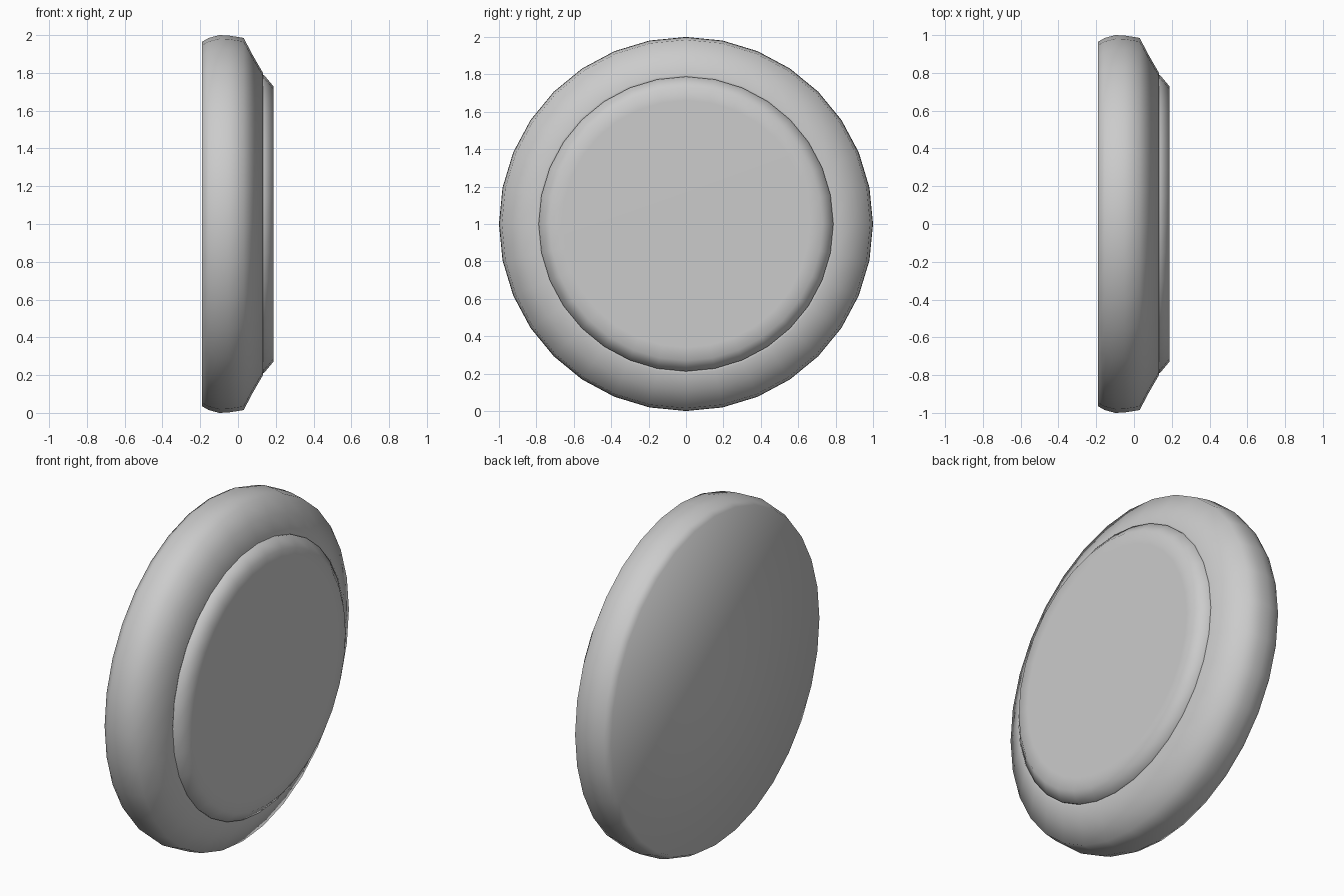
import bpy, bmesh
from math import sin, cos, tau

if "Cube" in bpy.data.objects:
    bpy.data.objects.remove(bpy.data.objects["Cube"])

SIDES = 32


def lathe(name, profile):
    """Spin (x, radius) points round the x axis and cap both ends."""
    bm = bmesh.new()
    rings = [[bm.verts.new((x, r * sin(tau * i / SIDES), 1 + r * cos(tau * i / SIDES)))
              for i in range(SIDES)] for x, r in profile]
    for a, b in zip(rings, rings[1:]):
        for i in range(SIDES):
            j = (i + 1) % SIDES
            bm.faces.new((a[i], a[j], b[j], b[i]))
    bm.faces.new(rings[0])
    bm.faces.new(rings[-1])
    bmesh.ops.recalc_face_normals(bm, faces=bm.faces)
    for f in bm.faces:
        f.smooth = True
    mesh = bpy.data.meshes.new(name)
    bm.to_mesh(mesh)
    bm.free()
    obj = bpy.data.objects.new(name, mesh)
    bpy.context.collection.objects.link(obj)
    return obj


# Rounded housing with a bevelled front lip
lathe("housing", [(-0.19, 0.965), (-0.155, 0.985), (-0.10, 1.0), (-0.05, 0.998),
                  (0.03, 0.985), (0.08, 0.89), (0.132, 0.80), (0.128, 0.788)])

# Chamfered front cover set inside the lip
lathe("front_cover", [(0.10, 0.788), (0.138, 0.788), (0.187, 0.73), (0.188, 0.66)])
